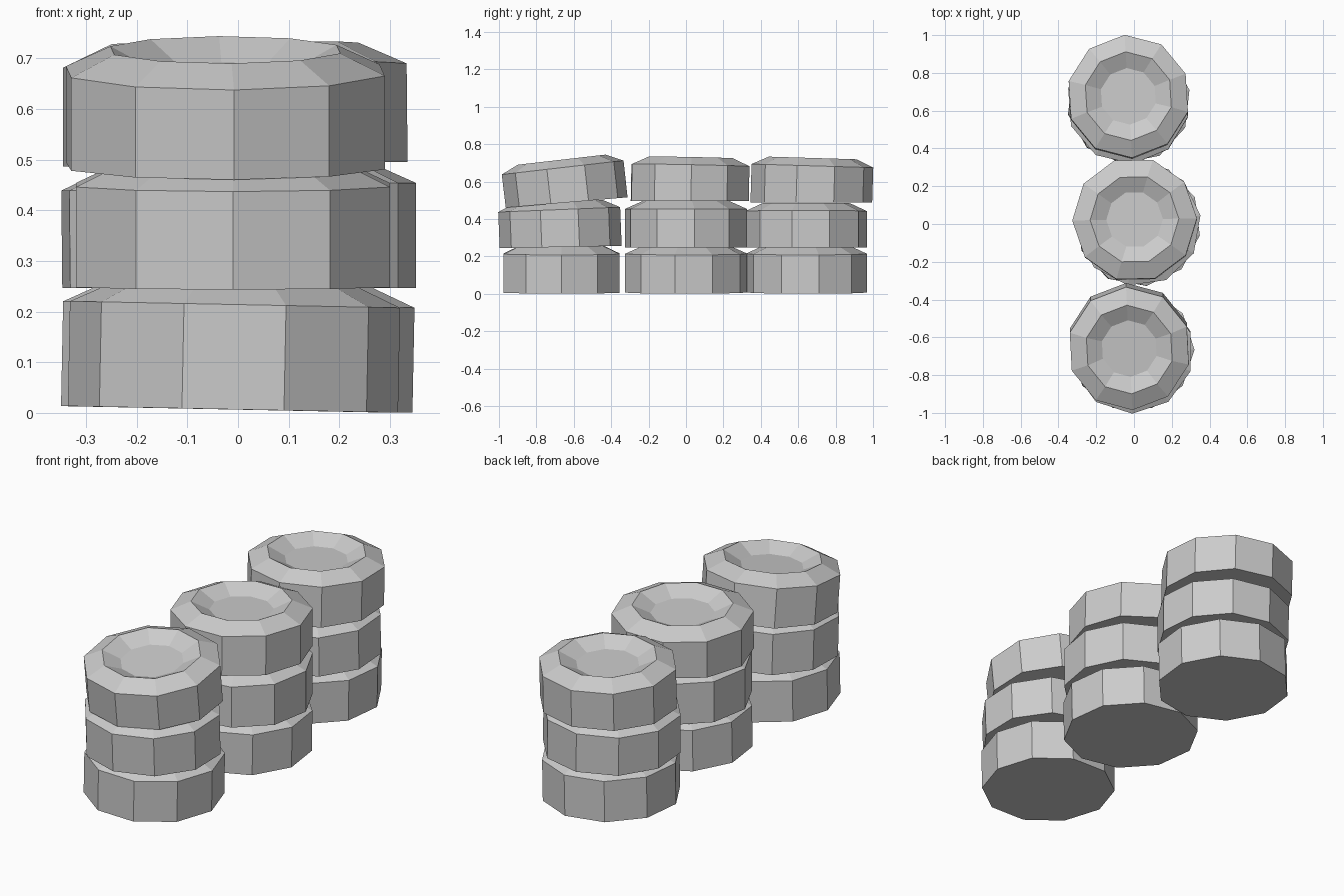
import bpy
import bmesh
from math import cos, sin, pi, radians

cube = bpy.data.objects.get("Cube")
if cube:
    bpy.data.objects.remove(cube, do_unlink=True)

# one plain grey for every tyre
grey = bpy.data.materials.new("plain_grey")
grey.use_nodes = True
colour = (0.6, 0.6, 0.6, 1)
grey.diffuse_color = colour
grey.node_tree.nodes["Principled BSDF"].inputs["Base Color"].default_value = colour

SIDES = 10
RIM, FLOOR, BEVEL = 0.235, 0.15, 0.042


def tyre(name, centre, turn, z, height, base_slope, top_slope, radius=0.326):
    """Low-poly tyre: flat base, straight wall, bevelled rim, shallow dish.
    Slopes are (x, y) rises, so base and top can lean separately."""
    bm = bmesh.new()
    profile = [(radius, 0, base_slope), (radius, height, top_slope),
               (RIM, height + BEVEL, top_slope), (FLOOR, height, top_slope)]
    rings = []
    for r, h, slope in profile:
        ring = []
        for i in range(SIDES):
            a = radians(turn) + 2 * pi * i / SIDES
            x, y = r * cos(a), r * sin(a)
            lift = z + h + slope[0] * x + slope[1] * y
            ring.append(bm.verts.new((centre[0] + x - slope[0] * h,
                                      centre[1] + y - slope[1] * h, lift)))
        rings.append(ring)
    for low, high in zip(rings, rings[1:]):
        for i in range(SIDES):
            j = (i + 1) % SIDES
            bm.faces.new((low[i], low[j], high[j], high[i]))
    bm.faces.new(rings[0][::-1])
    bm.faces.new(rings[-1])
    mesh = bpy.data.meshes.new(name)
    bm.to_mesh(mesh)
    bm.free()
    mesh.materials.append(grey)
    bpy.context.collection.objects.link(bpy.data.objects.new(name, mesh))


flat = (0, 0)
lean = (-0.02, 0)

# bottom layer
tyre("front_bottom_tyre", (-0.01, -0.665), 0, 0.007, 0.207, lean, lean)
tyre("middle_bottom_tyre", (0.02, 0), 25.5, 0.007, 0.207, lean, lean, 0.33)
tyre("back_bottom_tyre", (-0.03, 0.645), 11.5, 0.007, 0.207, lean, lean)

# second layer
tyre("front_second_tyre", (-0.01, -0.67), 18, 0.25, 0.2, (0, 0.02), (0, 0.04))
tyre("middle_second_tyre", (0.025, 0), 8, 0.247, 0.207, flat, flat, 0.33)
tyre("back_second_tyre", (-0.03, 0.643), 22.5, 0.247, 0.195, flat, (0.01, 0))

# top layer
tyre("front_top_tyre", (-0.025, -0.638), 21, 0.488, 0.187, (0, 0.085), (0, 0.115))
tyre("middle_top_tyre", (0.005, 0.02), 1, 0.495, 0.192, flat, (0.01, -0.02), 0.33)
tyre("back_top_tyre", (-0.03, 0.67), 21.5, 0.487, 0.197, flat, (0, -0.03))
